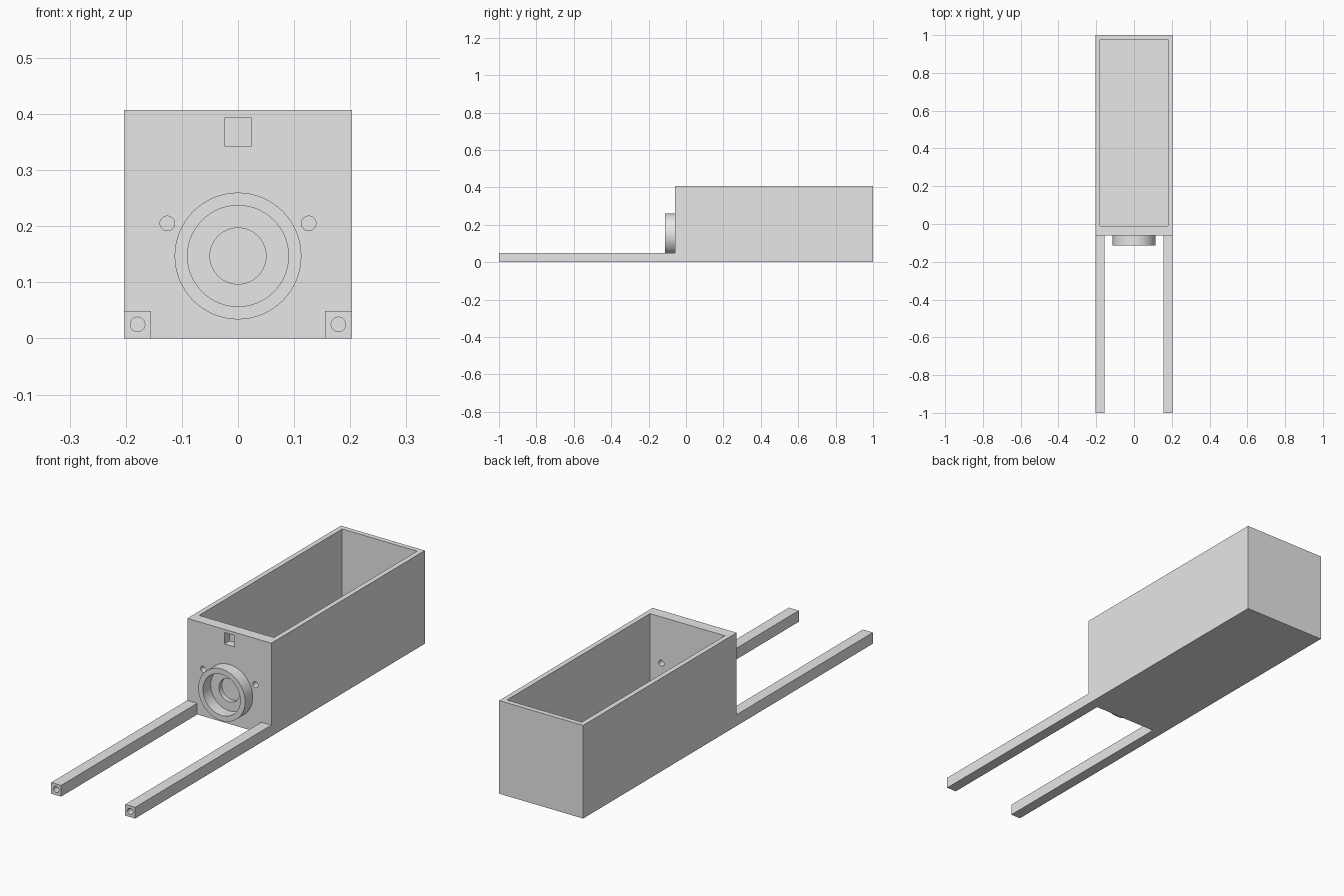
import bpy
import math
from mathutils import Vector

if "Cube" in bpy.data.objects:
    bpy.data.objects.remove(bpy.data.objects["Cube"], do_unlink=True)

grey = bpy.data.materials.new("plain grey")
grey.use_nodes = True
grey.diffuse_color = (0.8, 0.8, 0.8, 1)
grey.node_tree.nodes["Principled BSDF"].inputs["Base Color"].default_value = (0.8, 0.8, 0.8, 1)

HALF, TOP, FRONT, BACK = 0.203, 0.407, -0.06, 1.0
WALL, FRONT_WALL, ROD = 0.022, 0.05, 0.048
RING_Z = 0.147


def block(name, low, high):
    low, high = Vector(low), Vector(high)
    bpy.ops.mesh.primitive_cube_add(size=1, location=(low + high) / 2)
    ob = bpy.context.object
    ob.name = name
    ob.scale = high - low
    bpy.ops.object.transform_apply(location=False, rotation=False, scale=True)
    ob.data.materials.append(grey)
    return ob


def cylinder(name, x, z, radius, y0, y1, sides=64):
    """Cylinder lying along y."""
    bpy.ops.mesh.primitive_cylinder_add(
        vertices=sides, radius=radius, depth=y1 - y0,
        location=(x, (y0 + y1) / 2, z), rotation=(math.pi / 2, 0, 0))
    ob = bpy.context.object
    ob.name = name
    ob.data.materials.append(grey)
    return ob


def cut(target, cutters):
    for cutter in cutters:
        mod = target.modifiers.new("cut", "BOOLEAN")
        mod.operation = "DIFFERENCE"
        mod.solver = "EXACT"
        mod.object = cutter
        bpy.context.view_layer.objects.active = target
        bpy.ops.object.modifier_apply(modifier=mod.name)
        bpy.data.objects.remove(cutter, do_unlink=True)


def smooth(ob):
    bpy.ops.object.select_all(action="DESELECT")
    ob.select_set(True)
    bpy.context.view_layer.objects.active = ob
    bpy.ops.object.shade_smooth_by_angle(angle=math.radians(30))


# Open-topped box with a thicker front wall
box = block("open_box", (-HALF, FRONT, 0), (HALF, BACK, TOP))
inside = HALF - WALL
cutters = [
    block("cavity", (-inside, FRONT + FRONT_WALL, WALL), (inside, BACK - WALL, TOP + 0.1)),
    block("square_pocket", (-0.024, FRONT - 0.05, 0.343), (0.024, FRONT + 0.035, 0.393)),
    cylinder("centre_pocket", 0, RING_Z, 0.05, FRONT - 0.05, FRONT + 0.02),
]
for x in (-0.126, 0.126):
    cutters.append(cylinder("screw_hole", x, 0.205, 0.013, FRONT - 0.05, FRONT + 0.1, 32))
cut(box, cutters)
smooth(box)

# Raised round collar on the front wall
collar = cylinder("round_collar", 0, RING_Z, 0.113, FRONT - 0.053, FRONT)
cut(collar, [cylinder("collar_bore", 0, RING_Z, 0.09, FRONT - 0.1, FRONT + 0.05)])
smooth(collar)

# Two long square rods with a hole in each end
for side, name in ((1, "left_rod"), (-1, "right_rod")):
    ends = sorted((side * (HALF - ROD), side * HALF))
    rod = block(name, (ends[0], -1, 0), (ends[1], FRONT, ROD + 0.001))
    cut(rod, [cylinder("end_hole", side * 0.179, 0.025, 0.013, -1.05, -0.95, 32)])
    smooth(rod)
